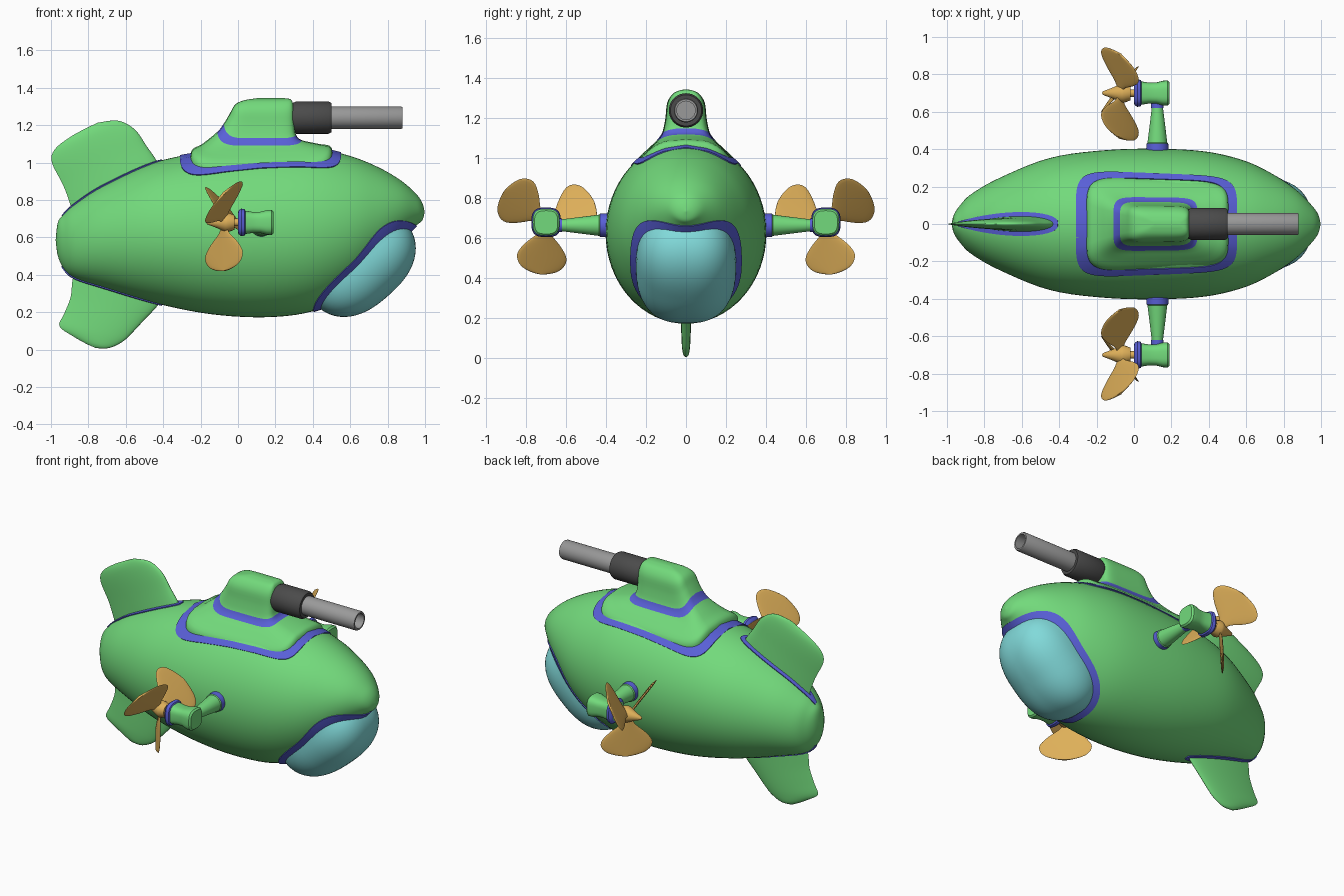
import bpy, bmesh, math
from mathutils import Vector
from mathutils.bvhtree import BVHTree

if "Cube" in bpy.data.objects:
    bpy.data.objects.remove(bpy.data.objects["Cube"])


def material(name, rgb):
    m = bpy.data.materials.new(name)
    m.diffuse_color = (*rgb, 1)
    m.use_nodes = True
    m.node_tree.nodes["Principled BSDF"].inputs["Base Color"].default_value = m.diffuse_color
    return m


GREEN = material("green", (.17, .7, .2))
BLUE = material("blue", (.10, .115, .68))
GOLD = material("gold", (.73, .43, .10))
GLASS = material("glass", (.22, .7, .7))
DARK = material("dark", (.07, .07, .07))
GREY = material("grey", (.32, .32, .32))


def skin(name, rings, mat, cap=True, second=None, angle=40):
    """Skin closed rings of points; second = (material, rows that use it)."""
    bm = bmesh.new()
    vs = [[bm.verts.new(p) for p in r] for r in rings]
    n = len(rings[0])
    for i in range(len(vs) - 1):
        for j in range(n):
            k = (j + 1) % n
            f = bm.faces.new((vs[i][j], vs[i][k], vs[i + 1][k], vs[i + 1][j]))
            f.material_index = int(bool(second and i in second[1]))
    if cap:
        bm.faces.new(vs[0])
        bm.faces.new(vs[-1])
    bmesh.ops.remove_doubles(bm, verts=bm.verts, dist=.0003)
    bmesh.ops.recalc_face_normals(bm, faces=bm.faces)
    me = bpy.data.meshes.new(name)
    bm.to_mesh(me)
    bm.free()
    me.materials.append(mat)
    if second:
        me.materials.append(second[0])
    me.shade_smooth()
    me.set_sharp_from_angle(angle=math.radians(angle))
    ob = bpy.data.objects.new(name, me)
    bpy.context.collection.objects.link(ob)
    return ob


def spline(rows, k):
    """Catmull-Rom through tuples, k steps per span."""
    p = [rows[0]] + list(rows) + [rows[-1]]
    out = []
    for i in range(1, len(p) - 2):
        for s in range(k):
            t = s / k
            out.append(tuple(.5 * (2 * b + (c - a) * t + (2 * a - 5 * b + 4 * c - d) * t * t
                                   + (3 * b - a - 3 * c + d) * t ** 3)
                             for a, b, c, d in zip(*p[i - 1:i + 3])))
    return out + [tuple(rows[-1])]


def oval(n, e=2):
    """Unit superellipse."""
    f = lambda v: math.copysign(abs(v) ** (2 / e), v)
    return [(f(math.cos(2 * math.pi * i / n)), f(math.sin(2 * math.pi * i / n))) for i in range(n)]


def lathe(name, profile, origin, axis, mat, e=2, second=None, cap=True):
    """Rings of radius r at distance a along x or y."""
    o = Vector(origin)
    rings = [[o + (Vector((a, c * r, s * r)) if axis == "x" else Vector((c * r, a, s * r)))
              for c, s in oval(40, e)] for a, r in profile]
    return skin(name, rings, mat, cap, second, 35)


# Hull: x, bottom z, top z, half width
stations = [(-.975, .585, .585, 0), (-.963, .50, .68, .05), (-.93, .43, .725, .10), (-.87, .38, .78, .16),
            (-.72, .33, .88, .246), (-.45, .25, 1.0, .353), (-.15, .19, 1.06, .395),
            (.15, .173, 1.085, .402), (.4, .205, 1.08, .385), (.6, .30, 1.035, .335),
            (.75, .43, .975, .262), (.87, .575, .905, .18), (.95, .66, .835, .1),
            (.985, .69, .785, .05), (.998, .735, .735, 0)]
hull = skin("hull", [[(x, c * w, (b + t) / 2 + s * (t - b) / 2) for c, s in oval(64)]
                     for x, b, t, w in spline(stations, 5)], GREEN, cap=False)
bm = bmesh.new()
bm.from_mesh(hull.data)
tree = BVHTree.FromBMesh(bm)
bm.free()


def trim(name, inner, outer, direction):
    """Flat band between two loops, projected onto the hull."""
    d = Vector(direction).normalized()
    rings = []
    for t, lift in ((0, -.01), (0, .006), (.5, .006), (1, .006), (1, -.01)):
        ring = []
        for a, b in zip(inner, outer):
            p = Vector(a).lerp(Vector(b), t)
            loc, nor, _, _ = tree.ray_cast(p - d * 3, d)
            if loc is None:
                loc, nor, _, _ = tree.find_nearest(p)
            if nor.dot(d) > 0:
                nor = -nor
            ring.append(loc + nor * lift)
        rings.append(ring)
    skin(name, rings, BLUE, cap=False)


# Window dome and its frame
C, A, N = Vector((.66, 0, .455)), Vector((.745, 0, .667)), Vector((.667, 0, -.745))


def window_loop(k, h):
    return [C + A * (.325 * k * c) + Vector((0, .25 * k * s, 0)) + N * h for c, s in oval(64, 2.6)]


steps = [math.sin(math.pi / 2 * (1 - i / 14)) for i in range(14)] + [.004]
skin("window", [window_loop(1, -.08)] + [window_loop(t, .22 * math.sqrt(max(0, 1 - t ** 2.5))) for t in steps], GLASS)
trim("window_frame", window_loop(.93, 0), window_loop(1.1, 0), -N)


# Deck tower: x0, x1, half width back/front, z at sides/back/front
def deck_loop(x0, x1, hb, hf, zs=0, zb=0, zf=0):
    pts = []
    for c, s in oval(72, 6):
        h = hb + (hf - hb) * (c + 1) / 2
        end = zb if c < 0 else zf
        pts.append(((x0 + x1) / 2 + c * (x1 - x0) / 2, s * h, zs + (end - zs) * (1 - abs(s) ** 3)))
    return pts


levels = [(-.25, .5, .25, .225, .92, .95, .98), (-.25, .5, .25, .225, .99, 1.06, 1.08),
          (-.19, .43, .19, .18, 1.05, 1.10, 1.10), (-.11, .34, .145, .14, 1.09, 1.165, 1.12),
          (-.075, .31, .12, .115, 1.13, 1.21, 1.15), (-.045, .302, .105, .1, 1.2, 1.26, 1.2),
          (-.015, .298, .095, .09, 1.28, 1.31, 1.29), (.03, .285, .06, .06, 1.328, 1.332, 1.335),
          (.1, .25, .015, .015, 1.344, 1.344, 1.344)]
skin("deck_tower", [deck_loop(*r) for r in spline(levels, 4)], GREEN, second=(BLUE, range(12, 16)))
trim("deck_trim", deck_loop(-.25, .5, .25, .225), deck_loop(-.31, .55, .285, .25), (0, 0, -1))

# Gun
lathe("gun_sleeve", [(.28, .075), (.3, .082), (.31, .086), (.485, .086), (.5, .078), (.5, .05)], (0, 0, 1.24), "x", DARK)
lathe("gun_barrel", [(.45, .06), (.872, .06), (.88, .056), (.88, .046), (.6, .046)], (0, 0, 1.24), "x", GREY)


# Fins: leading x,z / trailing x,z / half thickness
def foil(n=40):
    pts = []
    for i in range(n):
        a = 2 * math.pi * i / n
        u = (1 - math.cos(a)) / 2
        pts.append((u, math.copysign(1.65 * math.sqrt(u) * (1 - u) ** .9, math.sin(a)) if 0 < u < 1 else 0))
    return pts


def fin(name, sections):
    skin(name, [[(x + (X - x) * u, v * t * 1.55 / 1.65, z + (Z - z) * u) for u, v in foil()]
                for x, z, X, Z, t in spline(sections, 4)], GREEN, angle=70)


fin("top_fin", [(-.40, .93, -.87, .68, .08), (-.435, 1.01, -.895, .77, .068), (-.49, 1.09, -.935, .88, .055),
                (-.54, 1.165, -.995, 1.0, .046), (-.60, 1.21, -.98, 1.07, .036),
                (-.66, 1.225, -.90, 1.135, .022), (-.75, 1.213, -.81, 1.185, .006)])
fin("bottom_fin", [(-.40, .30, -.86, .46, .05), (-.43, .235, -.885, .37, .045), (-.50, .16, -.895, .28, .041),
                   (-.57, .085, -.93, .19, .038), (-.62, .04, -.955, .125, .034),
                   (-.69, .008, -.88, .07, .025), (-.76, .008, -.81, .03, .008)])
for name, t, z in (("top_fin_trim", .06, -1), ("bottom_fin_trim", .04, 1)):
    trim(name, [(-.43 - .47 * u, v * t, .6) for u, v in foil()],
         [(-.405 - .535 * u, v * (t + .02) + math.copysign(.01, v), .6) for u, v in foil()], (0, 0, z))

# Side pods with propellers, mirrored left and right
blade = [(.02, .02), (.06, .045), (.11, .11), (.16, .155), (.2, .155), (.235, .12), (.255, .06), (.262, .01)]
P = math.radians(39)
for side, m in (("right", -1), ("left", 1)):
    mid = (0, m * .70, .68)
    lathe(side + "_pylon", [(m * y, r) for y, r in ((.34, .064), (.43, .058), (.435, .053), (.62, .03), (.62, .034), (.67, .034))],
          (.125, 0, .665), "y", GREEN, second=(BLUE, (0, 3, 4)))
    lathe(side + "_pod", [(0, .055), (.004, .064), (.018, .074), (.036, .07), (.04, .062), (.08, .056), (.12, .057),
                          (.155, .066), (.18, .067), (.19, .058)], mid, "x", GREEN, e=3, second=(BLUE, range(4)))
    lathe(side + "_propeller_hub", [(-.17, .003), (-.165, .01), (-.11, .031), (-.07, .05), (-.055, .052), (-.02, .04),
                                    (-.02, .02), (.02, .02)], mid, "x", GOLD)
    for b in range(3):
        a = math.radians(23 + 120 * b)
        rings = []
        for r, h in spline(blade, 3):
            ring = []
            for c, s in oval(24):
                tang = c * h * math.cos(P) + s * .007 * math.sin(P)
                ax = -c * h * math.sin(P) + s * .007 * math.cos(P)
                y = r * math.cos(a) - tang * math.sin(a)
                z = r * math.sin(a) + tang * math.cos(a)
                ring.append((-.075 + ax, m * (.70 - y), .68 + z))
            rings.append(ring)
        skin(f"{side}_propeller_blade_{b + 1}", rings, GOLD)
